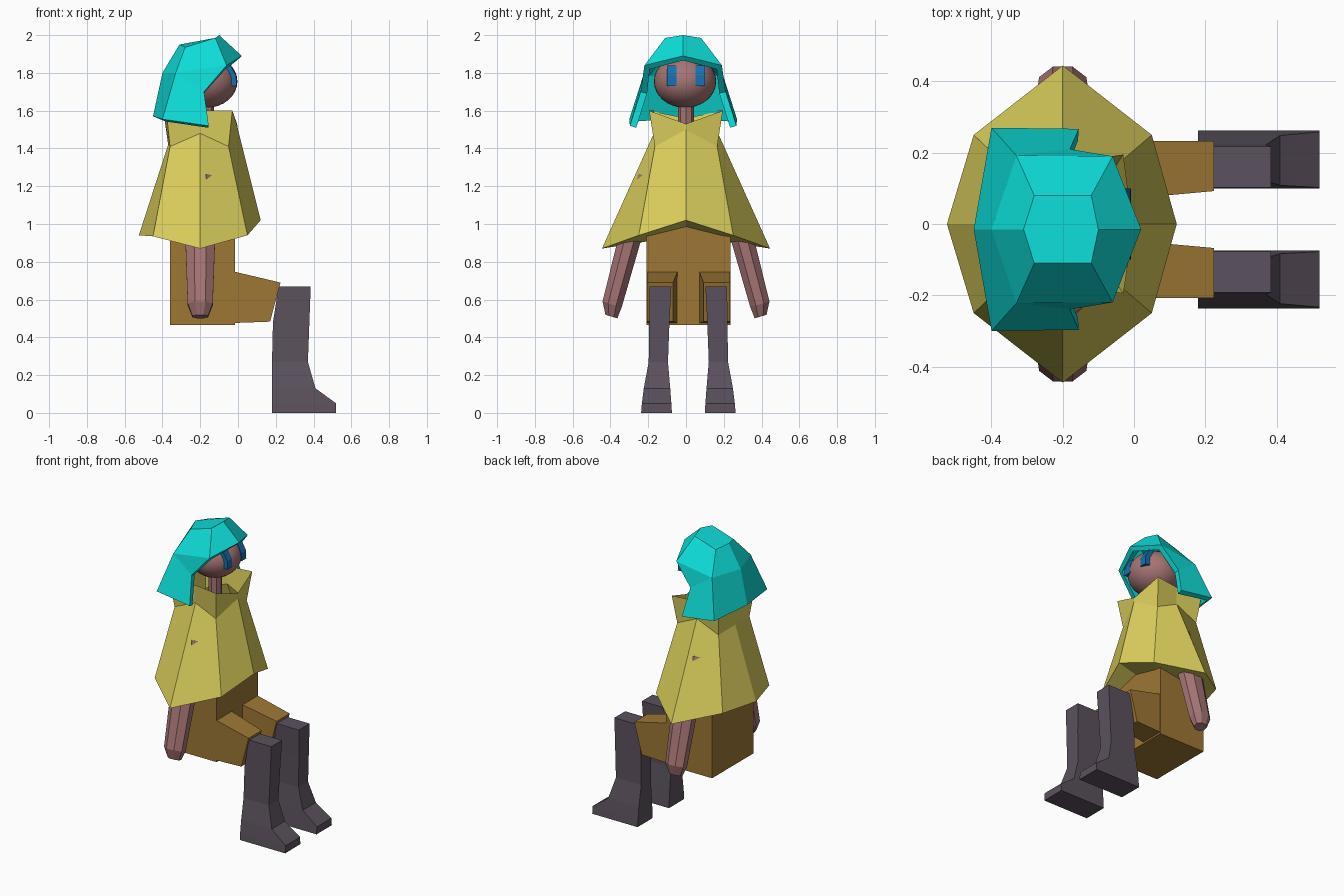
import bpy, bmesh, math
from mathutils import Vector

if "Cube" in bpy.data.objects:
    bpy.data.objects.remove(bpy.data.objects["Cube"])


def material(name, rgb):
    m = bpy.data.materials.new(name)
    m.diffuse_color = (*rgb, 1)
    m.use_nodes = True
    m.node_tree.nodes["Principled BSDF"].inputs["Base Color"].default_value = m.diffuse_color
    return m


TEAL = material("teal", (0.004, 0.72, 0.68))
YELLOW = material("yellow", (0.72, 0.63, 0.11))
BROWN = material("brown", (0.34, 0.185, 0.036))
SKIN = material("skin", (0.38, 0.175, 0.175))
SLATE = material("slate", (0.105, 0.083, 0.11))
BLUE = material("blue", (0.008, 0.16, 0.42))


def build(name, verts, faces, mat):
    """Mesh object from points and faces, normals made consistent."""
    me = bpy.data.meshes.new(name)
    me.from_pydata([Vector(v) for v in verts], [], faces)
    bm = bmesh.new()
    bm.from_mesh(me)
    bmesh.ops.recalc_face_normals(bm, faces=bm.faces)
    bm.to_mesh(me)
    bm.free()
    me.materials.append(mat)
    ob = bpy.data.objects.new(name, me)
    bpy.context.collection.objects.link(ob)
    return ob


def bridge(rings):
    """Quads between successive closed rings."""
    n = len(rings[0])
    return [(k * n + i, k * n + (i + 1) % n, (k + 1) * n + (i + 1) % n, (k + 1) * n + i)
            for k in range(len(rings) - 1) for i in range(n)]


def loft(name, rings, mat):
    """Closed solid through rings of points."""
    n, last = len(rings[0]), (len(rings) - 1) * len(rings[0])
    faces = bridge(rings) + [tuple(range(n)), tuple(range(last, last + n))]
    return build(name, [p for r in rings for p in r], faces, mat)


def mirrored_ring(half, yc=0.0):
    """Half ring from front centre to back centre, mirrored in y about yc."""
    pts = [(x, yc + y, z) for x, y, z in half]
    return pts + [(x, yc - y, z) for x, y, z in half[-2:0:-1]]


# Poncho: collar, shoulder line and pointed hem, closed underneath
collar = mirrored_ring([(-0.005, 0, 1.53), (-0.03, 0.195, 1.6), (-0.2, 0.17, 1.6),
                        (-0.38, 0.195, 1.6), (-0.39, 0, 1.56)])
shoulder = mirrored_ring([(0.0, 0, 1.5), (-0.05, 0.165, 1.41), (-0.2, 0.17, 1.48),
                          (-0.36, 0.165, 1.41), (-0.37, 0, 1.42)])
hem = mirrored_ring([(0.12, 0, 1.02), (0.05, 0.25, 0.94), (-0.2, 0.445, 0.87),
                     (-0.45, 0.25, 0.935), (-0.525, 0, 0.94)])
rings = [collar, shoulder, hem]
build("poncho", collar + shoulder + hem + [(-0.2, 0, 0.94)],
      bridge(rings) + [(16 + i, 16 + (i + 1) % 8, 24) for i in range(8)], YELLOW)

# Lower body
MID = 0.0125
loft("lower_body", [[(x, MID + y, z) for x, y in
                     ((-0.36, -0.222), (-0.015, -0.222), (-0.015, 0.222), (-0.36, 0.222))]
                    for z in (0.465, 1.0)], BROWN)

for side, label in ((1, "left"), (-1, "right")):
    # Thigh: box running forward from the body
    loft(label + "_thigh", [[(x, MID + side * y, z) for x, y, z in ring] for ring in (
        [(-0.05, 0.055, 0.475), (-0.05, 0.22, 0.475), (-0.05, 0.22, 0.755), (-0.05, 0.055, 0.755)],
        [(0.17, 0.08, 0.483), (0.17, 0.22, 0.483), (0.225, 0.22, 0.69), (0.225, 0.08, 0.69)])], BROWN)

    # Boot: stacked sections (z, heel x, toe x, inner y, outer y)
    sections = [(0, 0.18, 0.52, 0.087, 0.25), (0.05, 0.18, 0.52, 0.09, 0.246),
                (0.13, 0.18, 0.41, 0.096, 0.236), (0.27, 0.18, 0.37, 0.108, 0.21),
                (0.48, 0.185, 0.378, 0.1, 0.207), (0.67, 0.215, 0.385, 0.09, 0.205)]
    loft(label + "_boot", [[(a, MID + side * i, z), (b, MID + side * i, z),
                            (b, MID + side * o, z), (a, MID + side * o, z)]
                           for z, a, b, i, o in sections], SLATE)

    # Arm: eight-sided, tapering to a blunt tip (y, z, x radius, y radius)
    arm = []
    for y, z, rx, ry in ((0.2, 1.25, 0.08, 0.055), (0.3, 0.915, 0.085, 0.062),
                         (0.391, 0.575, 0.072, 0.055), (0.395, 0.51, 0.045, 0.034)):
        arm.append([(-0.2 + rx * math.cos(t), side * (y + ry * math.sin(t)),
                     z + 0.3 * ry * math.sin(t))
                    for t in [math.pi / 8 + k * math.pi / 4 for k in range(8)]])
    loft(label + "_arm", arm, SKIN)

    # Eye: bent strip over the face
    path = [(-0.04, 1.84), (-0.01, 1.785), (-0.008, 1.73)]
    loft(label + "_eye", [[(x - 0.035, side * 0.075 - 0.025, z), (x, side * 0.075 - 0.025, z),
                           (x, side * 0.075 + 0.025, z), (x - 0.035, side * 0.075 + 0.025, z)]
                          for x, z in path], BLUE)

# Head
bpy.ops.mesh.primitive_uv_sphere_add(segments=32, ring_count=16, location=(-0.168, -0.005, 1.755))
head = bpy.context.object
head.name = "head"
head.scale = (0.165, 0.165, 0.14)
head.data.materials.append(SKIN)
bpy.ops.object.shade_smooth()

# Neck
loft("neck", [[(-0.17 + 0.042 * math.cos(k * math.pi / 4), 0.042 * math.sin(k * math.pi / 4), z)
               for k in range(8)] for z in (1.42, 1.66)], SKIN)

# Hair: crown plate, brow ring, then back and side locks with an open face
HC = -0.015
crown = mirrored_ring([(-0.1, 0, 2.0), (-0.12, 0.095, 1.985), (-0.28, 0.095, 1.935),
                       (-0.31, 0, 1.95)], HC)
brow = mirrored_ring([(0.02, 0, 1.89), (-0.06, 0.205, 1.84), (-0.33, 0.207, 1.8),
                      (-0.4, 0, 1.8)], HC)
locks = [(-0.18, 0.225, 1.7), (-0.155, 0.282, 1.52), (-0.4, 0.285, 1.555)]
low = [(x, HC + s * y, z) for s in (1, -1) for x, y, z in locks] + [(-0.45, HC, 1.57)]
faces = bridge([crown, brow]) + [tuple(range(6))]
faces += [(7, 8, 12), (8, 14, 13, 12), (11, 10, 15), (10, 17, 16, 15),
          (8, 9, 18, 14), (9, 10, 17, 18)]
hair = build("hair", crown + brow + low, faces, TEAL)
shell = hair.modifiers.new("thickness", "SOLIDIFY")
shell.thickness = 0.035
shell.offset = -1
